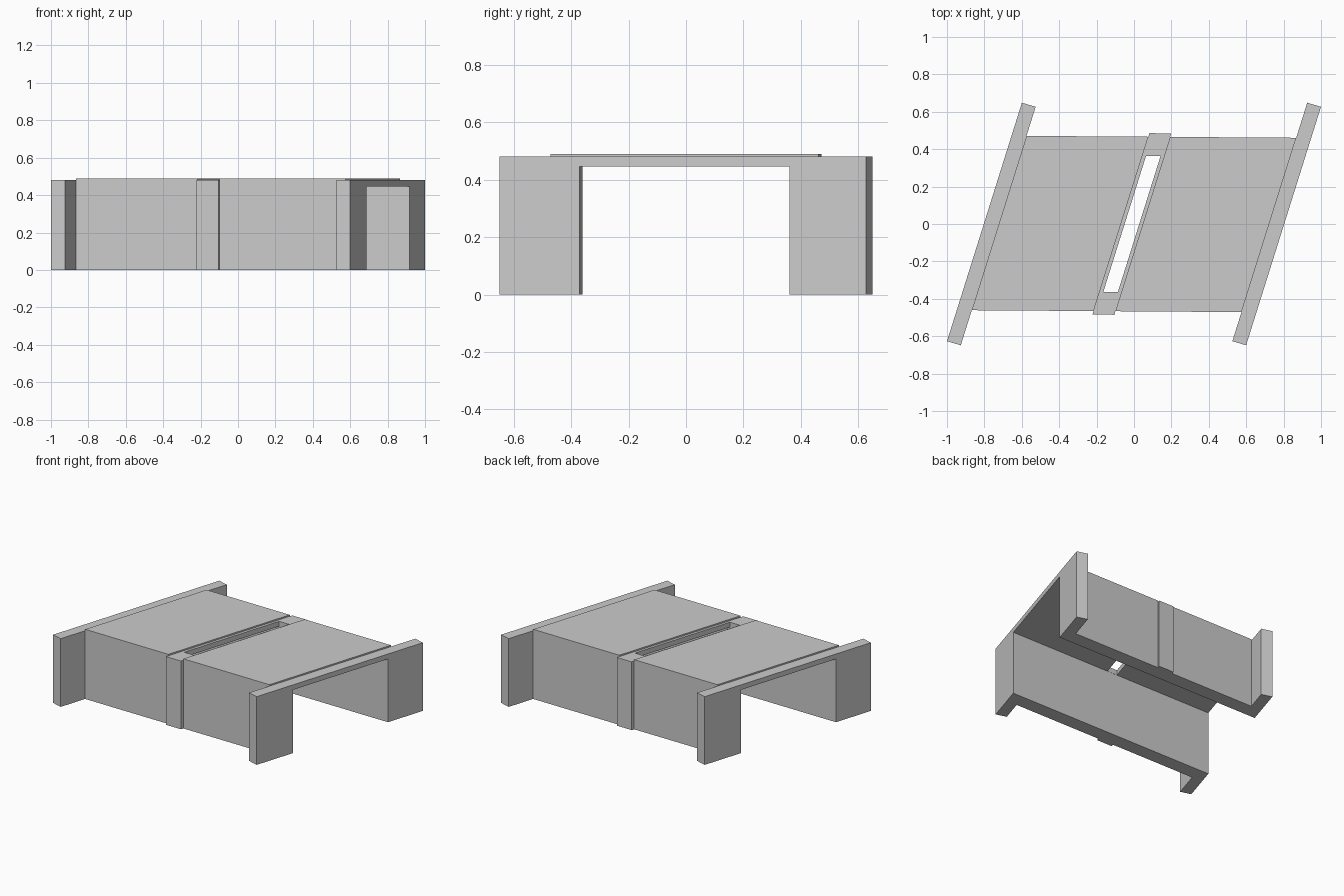
import bpy, bmesh

if "Cube" in bpy.data.objects:
    bpy.data.objects.remove(bpy.data.objects["Cube"])

SKEW = 0.314      # x shift per unit y of the skewed end planes
DRIFT = -0.007    # slight turn of the tunnel axis
INNER, SOFFIT = 0.366, 0.445


def along(half):
    """y of a wall face (side s) on the skew plane with offset c."""
    return lambda s, c: s * half + DRIFT * (c + SKEW * s * half)


def make_prism(name, c0, c1, profile):
    """Sweep a closed profile of (side, y function, z) between two skew planes."""
    bm = bmesh.new()
    rings = []
    for c in (c0, c1):
        ring = []
        for s, fy, z in profile:
            y = fy(s, c)
            ring.append(bm.verts.new((c + SKEW * y, y, z)))
        rings.append(ring)
    a, b = rings
    n = len(profile)
    bm.faces.new(a)
    bm.faces.new(b[::-1])
    for i in range(n):
        j = (i + 1) % n
        bm.faces.new((a[j], a[i], b[i], b[j]))
    bmesh.ops.recalc_face_normals(bm, faces=bm.faces)
    mesh = bpy.data.meshes.new(name)
    bm.to_mesh(mesh)
    bm.free()
    ob = bpy.data.objects.new(name, mesh)
    bpy.context.collection.objects.link(ob)
    return ob


def portal(name, c0, c1, outer, top):
    """Upside-down U: two side walls and a roof slab."""
    inner = along(INNER)
    return make_prism(name, c0, c1, [
        (-1, outer, 0), (-1, outer, top), (1, outer, top), (1, outer, 0),
        (1, inner, 0), (1, inner, SOFFIT), (-1, inner, SOFFIT), (-1, inner, 0)])


# Tunnel barrels either side of the joint
portal("left_barrel", -0.7225, -0.07, along(0.467), 0.49)
portal("right_barrel", 0.047, 0.7225, along(0.467), 0.49)

# Headwalls with square-cut ends
for name, c0, c1 in (("left_headwall", -0.803, -0.7225),
                     ("right_headwall", 0.7225, 0.803)):
    mid = (c0 + c1) / 2
    portal(name, c0, c1, lambda s, c, m=mid: s * 0.6375 - 0.27 * (c - m), 0.48)

# Central collar with a light slot through its roof
collar = portal("central_collar", -0.07, 0.047, along(0.486), 0.48)
slot = along(INNER - 0.001)
cutter = make_prism("slot_cutter", -0.05, 0.028,
                    [(-1, slot, 0.4), (-1, slot, 0.6), (1, slot, 0.6), (1, slot, 0.4)])
cutter.hide_render = True
mod = collar.modifiers.new("slot", 'BOOLEAN')
mod.operation = 'DIFFERENCE'
mod.solver = 'EXACT'
mod.object = cutter
bpy.context.view_layer.objects.active = collar
bpy.ops.object.modifier_apply(modifier=mod.name)
bpy.data.objects.remove(cutter)
